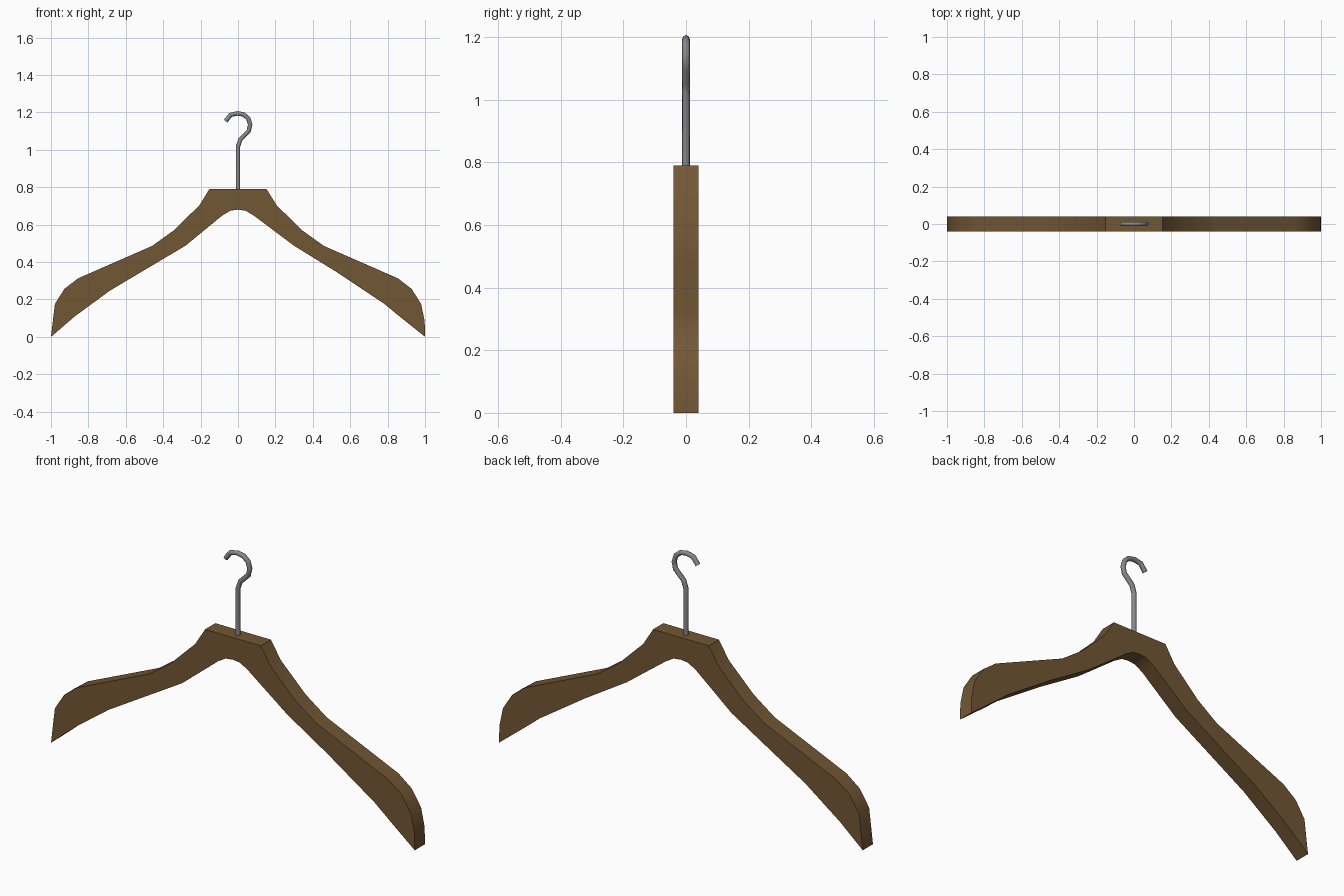
import bpy, bmesh, math

if "Cube" in bpy.data.objects:
    bpy.data.objects.remove(bpy.data.objects["Cube"])


def material(name, rgb):
    m = bpy.data.materials.new(name)
    m.diffuse_color = (*rgb, 1)
    m.use_nodes = True
    m.node_tree.nodes["Principled BSDF"].inputs["Base Color"].default_value = m.diffuse_color
    return m


def select_only(ob):
    bpy.ops.object.select_all(action='DESELECT')
    ob.select_set(True)
    bpy.context.view_layer.objects.active = ob


# Wooden body: outline in x/z, extruded along y
upper = [(0.153, 0.79), (0.207, 0.703), (0.345, 0.568), (0.46, 0.486),
         (0.855, 0.313), (0.928, 0.257), (0.979, 0.176)]
under_right = [(0.998, 0.085), (1.0, 0.0), (0.865, 0.108), (0.78, 0.178), (0.525, 0.348),
               (0.298, 0.488), (0.085, 0.648), (0.04, 0.675), (0, 0.68)]
under_left = [(-0.04, 0.675), (-0.085, 0.648), (-0.28, 0.488), (-0.685, 0.247),
              (-0.872, 0.11), (-1.0, 0.0)]
outline = upper + under_right + under_left + [(-x, z) for x, z in reversed(upper)]

half_depth = 0.04
bm = bmesh.new()
front = bm.faces.new([bm.verts.new((x, -half_depth, z)) for x, z in outline])
ext = bmesh.ops.extrude_face_region(bm, geom=[front], use_keep_orig=True)
moved = [g for g in ext["geom"] if isinstance(g, bmesh.types.BMVert)]
bmesh.ops.translate(bm, verts=moved, vec=(0, 2 * half_depth, 0))
bmesh.ops.recalc_face_normals(bm, faces=bm.faces[:])
mesh = bpy.data.meshes.new("hanger_body")
bm.to_mesh(mesh)
bm.free()
body = bpy.data.objects.new("hanger_body", mesh)
bpy.context.collection.objects.link(body)
mesh.materials.append(material("wood", (0.17, 0.095, 0.035)))
select_only(body)
bpy.ops.object.shade_smooth_by_angle(angle=math.radians(40))

# Metal hook: round wire swept along a bent path
path = [(0, 0.77), (0, 1.018), (0.013, 1.057), (0.057, 1.1), (0.065, 1.135),
        (0.055, 1.168), (0.03, 1.189), (-0.003, 1.195), (-0.04, 1.187), (-0.066, 1.153)]
curve = bpy.data.curves.new("hook", 'CURVE')
curve.dimensions = '3D'
curve.bevel_depth = 0.012
curve.bevel_resolution = 2
curve.use_fill_caps = True
spline = curve.splines.new('POLY')
spline.points.add(len(path) - 1)
for p, (x, z) in zip(spline.points, path):
    p.co = (x, 0, z, 1)
hook = bpy.data.objects.new("hook", curve)
bpy.context.collection.objects.link(hook)
curve.materials.append(material("steel", (0.25, 0.25, 0.26)))
select_only(hook)
bpy.ops.object.convert(target='MESH')
bpy.ops.object.shade_smooth_by_angle(angle=math.radians(60))
